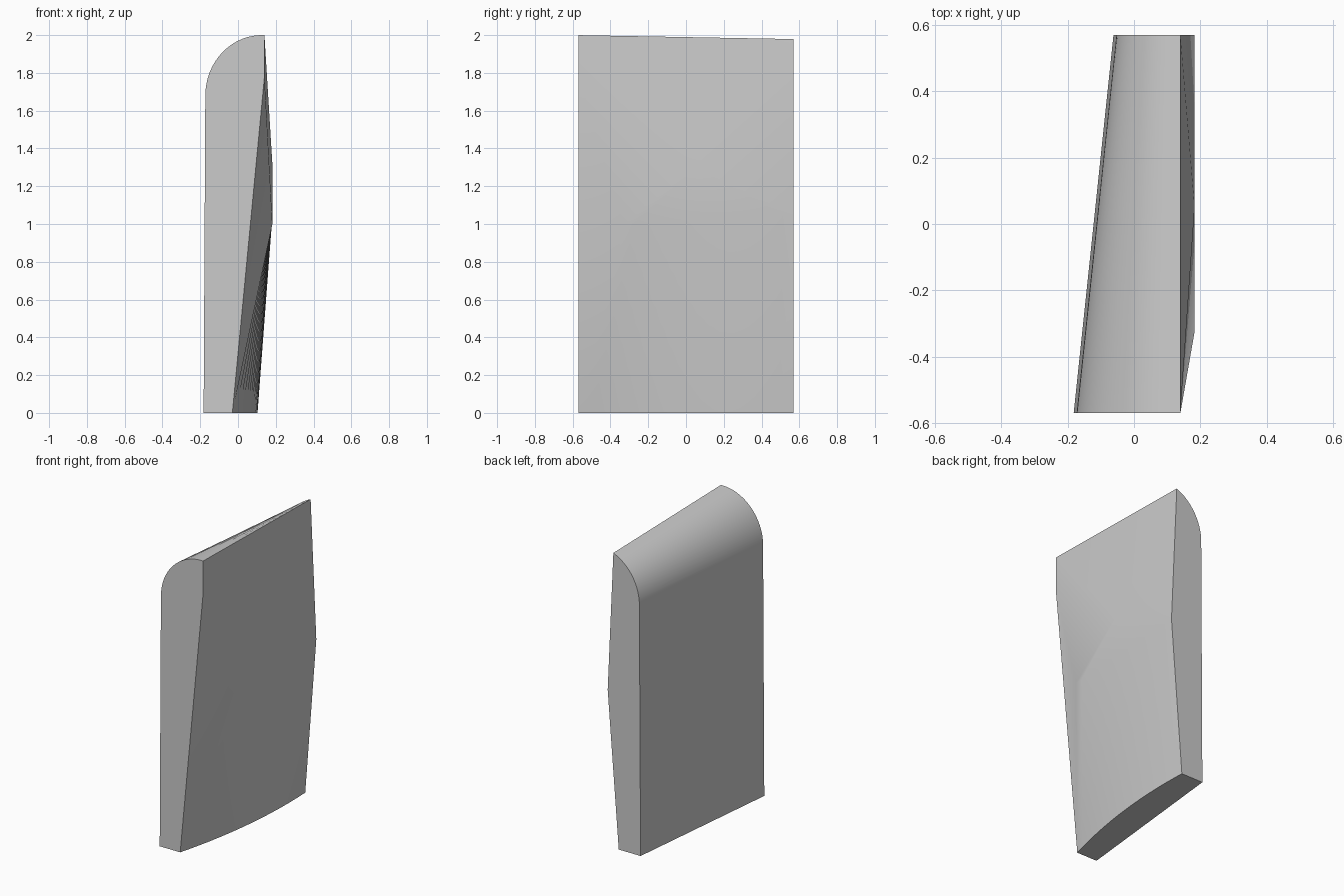
import bpy
import bmesh
from math import cos, sin, acos, pi

if "Cube" in bpy.data.objects:
    bpy.data.objects.remove(bpy.data.objects["Cube"], do_unlink=True)

DEPTH = 0.57       # half of the length in y
TOP_X = 0.14       # where the rounded top is cut off
STEPS = 16

grey = bpy.data.materials.new("plain grey")
grey.use_nodes = True
colour = (0.6, 0.6, 0.6, 1)
grey.diffuse_color = colour
grey.node_tree.nodes["Principled BSDF"].inputs["Base Color"].default_value = colour

bm = bmesh.new()


def vert(x, y, z):
    return bm.verts.new((x, y, z))


def face(*verts):
    return bm.faces.new(verts)


def rounded_side(y, shift):
    """Flat side and quarter-round top of one end, from the bottom up."""
    centre, rx, rz = 0.127 + shift, 0.3, 0.32
    end = acos((TOP_X - centre) / rx)
    side = [vert(-0.182 + shift, y, 0)]
    for i in range(STEPS + 1):
        a = pi + (end - pi) * i / STEPS
        side.append(vert(centre + rx * cos(a), y, 1.68 + rz * sin(a)))
    return side


# Flat side and rounded top, sheared towards the back
front = rounded_side(-DEPTH, 0)
back = rounded_side(DEPTH, 0.12)
for i in range(len(front) - 1):
    face(front[i], front[i + 1], back[i + 1], back[i])

# Curved lower edge and straight ridge of the bulged side
lower, ridge = [], []
for i in range(STEPS + 1):
    t = i / STEPS
    lower.append(vert(-0.03 + 0.13 * t + 0.18 * t * (1 - t),
                      -DEPTH + 2 * DEPTH * t, 0))
    ridge.append(vert(0.182, -0.33 + (DEPTH + 0.33) * t, 1.0 + 0.05 * t))
shoulder = vert(TOP_X, -DEPTH, 1.78)
peak = vert(0.183, 0.05, 1.3)

# Bulged side: front facet, lower sweep, upper facets
face(lower[0], ridge[0], shoulder)
for i in range(STEPS):
    face(lower[i], lower[i + 1], ridge[i + 1], ridge[i])
    face(ridge[i], ridge[i + 1], peak)
face(shoulder, ridge[0], peak)
face(shoulder, peak, front[-1])
face(front[-1], peak, back[-1])
face(peak, ridge[-1], back[-1])

# Flat ends and underside
face(lower[0], shoulder, *reversed(front))
face(lower[-1], ridge[-1], *reversed(back))
face(front[0], back[0], *reversed(lower))

bmesh.ops.recalc_face_normals(bm, faces=bm.faces)
mesh = bpy.data.meshes.new("curved_block")
bm.to_mesh(mesh)
bm.free()
mesh.materials.append(grey)
block = bpy.data.objects.new("curved_block", mesh)
bpy.context.collection.objects.link(block)

bpy.context.view_layer.objects.active = block
block.select_set(True)
bpy.ops.object.shade_smooth_by_angle(angle=pi / 6)
